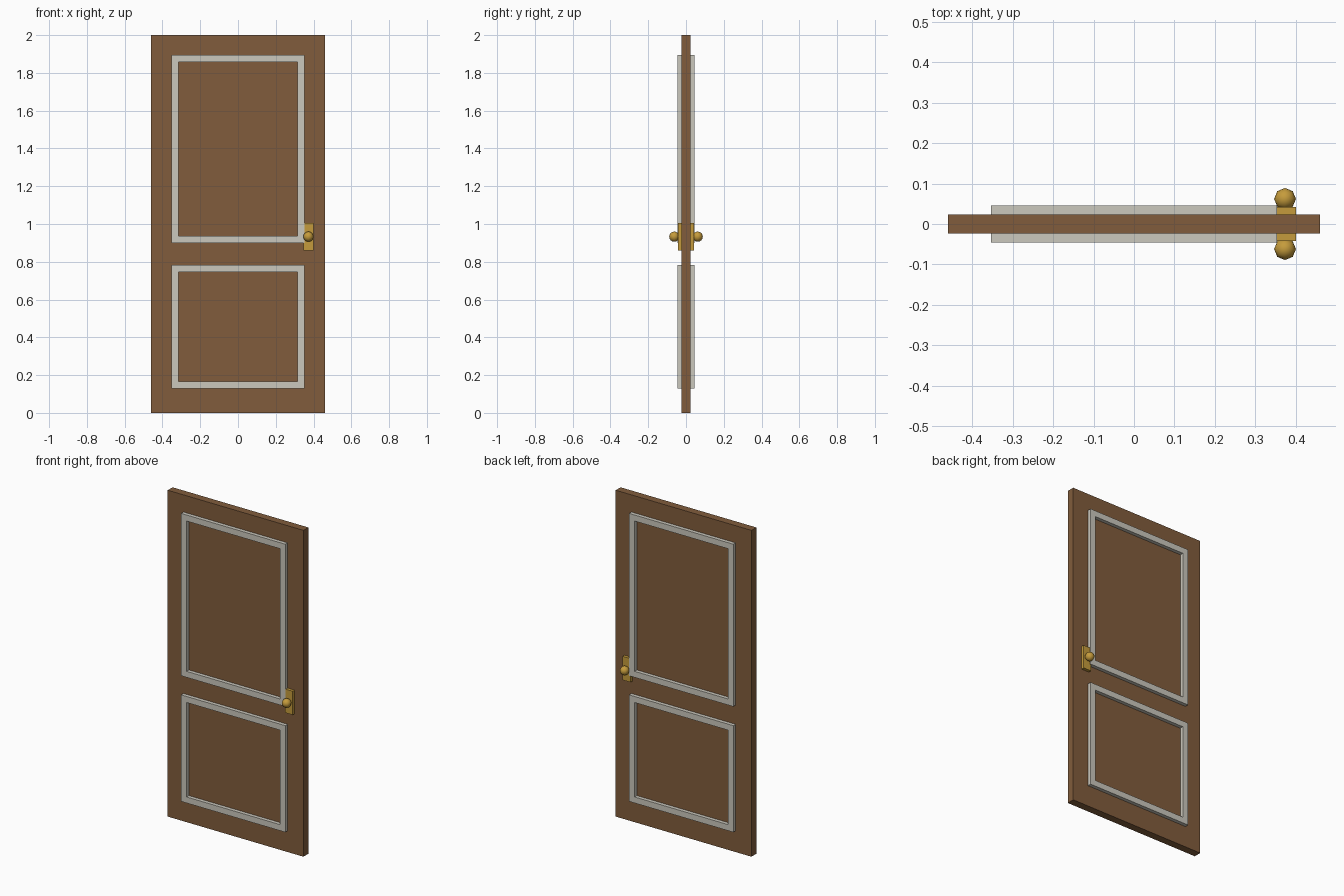
import bpy, bmesh
from mathutils import Matrix

if "Cube" in bpy.data.objects:
    bpy.data.objects.remove(bpy.data.objects["Cube"])


def material(name, rgb):
    m = bpy.data.materials.new(name)
    m.diffuse_color = (*rgb, 1)
    m.use_nodes = True
    m.node_tree.nodes["Principled BSDF"].inputs["Base Color"].default_value = m.diffuse_color
    return m


brown = material("brown wood", (0.22, 0.108, 0.045))
cream = material("pale trim", (0.60, 0.58, 0.51))
brass = material("brass", (0.56, 0.33, 0.045))


def finish(name, bm, mat):
    bmesh.ops.recalc_face_normals(bm, faces=bm.faces)
    mesh = bpy.data.meshes.new(name)
    bm.to_mesh(mesh)
    bm.free()
    mesh.materials.append(mat)
    ob = bpy.data.objects.new(name, mesh)
    bpy.context.collection.objects.link(ob)
    return ob


def box(name, x0, x1, y0, y1, z0, z1, mat):
    bm = bmesh.new()
    size = Matrix.Diagonal((x1 - x0, y1 - y0, z1 - z0, 1))
    centre = Matrix.Translation(((x0 + x1) / 2, (y0 + y1) / 2, (z0 + z1) / 2))
    bmesh.ops.create_cube(bm, size=1, matrix=centre @ size)
    return finish(name, bm, mat)


def frame(name, half_w, z0, z1, width, y0, y1, mat):
    """Rectangular ring of trim, extruded from y0 to y1."""
    bm = bmesh.new()
    rings = []
    for inset in (0, width):
        w, a, b = half_w - inset, z0 + inset, z1 - inset
        rings.append([bm.verts.new((x, y0, z)) for x, z in
                      ((-w, a), (w, a), (w, b), (-w, b))])
    outer, inner = rings
    for i in range(4):
        j = (i + 1) % 4
        bm.faces.new((outer[i], outer[j], inner[j], inner[i]))
    ext = bmesh.ops.extrude_face_region(bm, geom=bm.faces[:], use_keep_orig=True)
    verts = [g for g in ext["geom"] if isinstance(g, bmesh.types.BMVert)]
    bmesh.ops.translate(bm, verts=verts, vec=(0, y1 - y0, 0))
    return finish(name, bm, mat)


# Door slab
box("door_slab", -0.46, 0.46, -0.0235, 0.0235, 0, 2, brown)

for side, s in (("front", -1), ("back", 1)):
    # Raised panel trim
    frame(f"{side}_upper_trim", 0.353, 0.90, 1.895, 0.037, s * 0.0235, s * 0.046, cream)
    frame(f"{side}_lower_trim", 0.353, 0.13, 0.783, 0.037, s * 0.0235, s * 0.046, cream)

    # Lock plate
    y0, y1 = sorted((s * 0.0235, s * 0.042))
    box(f"{side}_lock_plate", 0.347, 0.40, y0, y1, 0.86, 1.005, brass)

    # Round knob
    bm = bmesh.new()
    bmesh.ops.create_uvsphere(bm, u_segments=8, v_segments=8, radius=0.027,
                              matrix=Matrix.Translation((0.373, s * 0.062, 0.933)))
    for f in bm.faces:
        f.smooth = True
    finish(f"{side}_knob", bm, brass)
